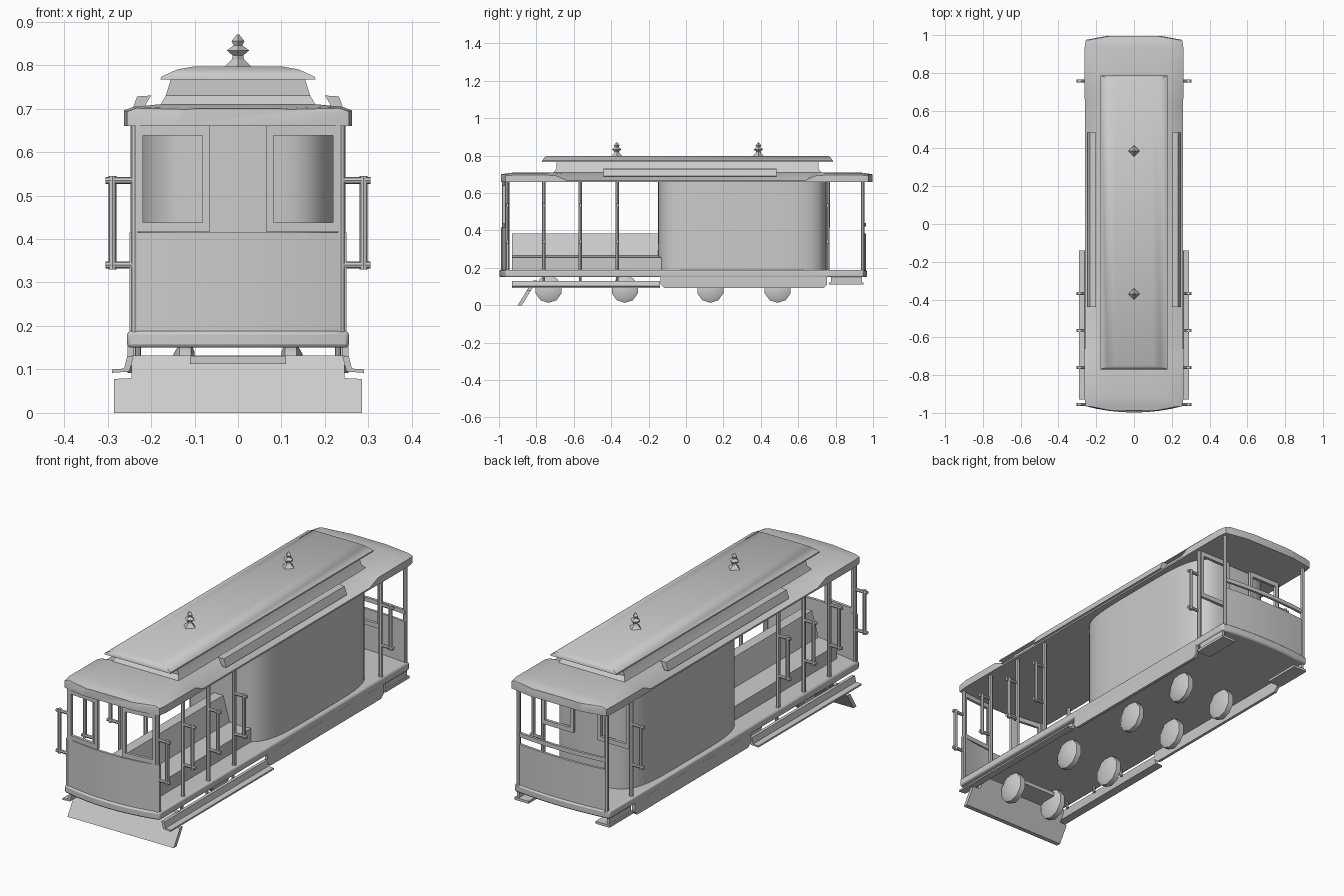
import bpy, bmesh, math
from mathutils import Vector

cube = bpy.data.objects.get("Cube")
if cube:
    bpy.data.objects.remove(cube, do_unlink=True)

grey = bpy.data.materials.new("plain_grey")
grey.use_nodes = True
COLOUR = (0.6, 0.6, 0.6, 1)
grey.diffuse_color = COLOUR
grey.node_tree.nodes["Principled BSDF"].inputs["Base Color"].default_value = COLOUR


def finish(name, bm, bevel=0, smooth=True):
    bmesh.ops.recalc_face_normals(bm, faces=bm.faces)
    mesh = bpy.data.meshes.new(name)
    bm.to_mesh(mesh)
    bm.free()
    mesh.materials.append(grey)
    ob = bpy.data.objects.new(name, mesh)
    bpy.context.collection.objects.link(ob)
    if bevel:
        mod = ob.modifiers.new("rounded_edges", "BEVEL")
        mod.width, mod.segments = bevel, 2
    if smooth:
        bpy.ops.object.select_all(action="DESELECT")
        ob.select_set(True)
        bpy.context.view_layer.objects.active = ob
        bpy.ops.object.shade_smooth_by_angle(angle=math.radians(40))
    return ob


def loft(name, rings, bevel=0, smooth=True):
    """Join closed rings of equal length and cap both ends."""
    bm = bmesh.new()
    rows = [[bm.verts.new(p) for p in ring] for ring in rings]
    n = len(rows[0])
    for a, b in zip(rows, rows[1:]):
        for i in range(n):
            bm.faces.new((a[i], a[(i + 1) % n], b[(i + 1) % n], b[i]))
    bm.faces.new(rows[0])
    bm.faces.new(rows[-1])
    return finish(name, bm, bevel, smooth)


def rect(hx, hy, z, cy=0):
    return [(hx * a, cy + hy * b, z) for a, b in ((-1, -1), (1, -1), (1, 1), (-1, 1))]


def box(name, x, y, z, bevel=0):
    lo, hi = ([(a, b, zz) for a, b in ((x[0], y[0]), (x[1], y[0]), (x[1], y[1]), (x[0], y[1]))] for zz in z)
    return loft(name, [lo, hi], bevel)


def prism(name, outline, z, bevel=0):
    return loft(name, [[(x, y, h) for x, y in outline] for h in z], bevel)


def side_prism(name, profile, x):
    return loft(name, [[(h, y, z) for y, z in profile] for h in x])


def rod(name, a, b, r, sides=8):
    a, b = Vector(a), Vector(b)
    q = (b - a).to_track_quat("Z", "Y")
    circle = [q @ Vector((r * math.cos(t), r * math.sin(t), 0))
              for t in (math.tau * i / sides for i in range(sides))]
    return loft(name, [[p + c for c in circle] for p in (a, b)])


def bow(hx, corner, middle, steps=8):
    """Shallow end curve in plan, running from -hx to hx."""
    return [(hx * t, middle + (corner - middle) * t * t)
            for t in (2 * i / steps - 1 for i in range(steps + 1))]


def curved_panel(name, hx, corner, middle, z, thick=0.012):
    outer = bow(hx, corner, middle)
    return prism(name, outer + [(x, y + thick) for x, y in reversed(outer)], z)


# Floor and bowed end panels
prism("floor", bow(0.255, -0.965, -0.998) + bow(0.255, 0.95, 0.968)[::-1], (0.15, 0.188), 0.008)
curved_panel("front_dash", 0.25, -0.96, -0.99, (0.188, 0.415))
curved_panel("rear_dash", 0.24, 0.935, 0.95, (0.188, 0.385))
curved_panel("rear_rail", 0.24, 0.935, 0.95, (0.42, 0.44))

# Enclosed cabin with rounded corners in plan
def cabin_point(t):
    c, s = math.cos(t), math.sin(t)
    return (math.copysign(0.232 * abs(c) ** 0.45, c), 0.3 + math.copysign(0.45 * abs(s) ** 0.45, s))

prism("cabin", [cabin_point(math.tau * (i + 0.5) / 48) for i in range(48)], (0.186, 0.665))

# Back-to-back bench
half = [(0.16, 0.188), (0.16, 0.255), (0.06, 0.265), (0.025, 0.385)]
section = half + [(-x, z) for x, z in reversed(half)]
loft("bench", [[(x, y, z) for x, z in section] for y in (-0.93, -0.13)])

# Lower roof: deep hoods at the ends, thin sloping eaves between
def roof_section(y, w, fascia, crown):
    side = [(w, 0.66), (w, fascia), (w - 0.022, fascia + 0.008), (w * 0.68, crown)]
    return [(x, y, z) for x, z in side + [(-x, z) for x, z in reversed(side)]]

stations = [(-0.988, 0.14, 0.69, 0.70), (-0.965, 0.255, 0.693, 0.704), (-0.92, 0.262, 0.696, 0.71),
            (-0.7, 0.262, 0.695, 0.71), (-0.64, 0.26, 0.668, 0.71), (0.64, 0.26, 0.668, 0.71),
            (0.7, 0.262, 0.695, 0.71), (0.93, 0.262, 0.696, 0.71), (0.975, 0.255, 0.693, 0.704),
            (0.996, 0.14, 0.69, 0.70)]
loft("lower_roof", [roof_section(*s) for s in stations])

# Raised roof section with flared walls and a wide crowned deck
loft("raised_roof_wall", [rect(*r, 0.008) for r in
                          ((0.186, 0.73, 0.695), (0.166, 0.7, 0.73), (0.152, 0.7, 0.775))])
loft("upper_roof", [rect(*r, 0.008) for r in
                    ((0.14, 0.72, 0.775), (0.178, 0.778, 0.767), (0.177, 0.777, 0.773),
                     (0.14, 0.765, 0.79), (0.1, 0.755, 0.797))])

# Diamond finials on the roof
for y in (-0.37, 0.387):
    profile = ((0.036, 0.792), (0.014, 0.813), (0.012, 0.822), (0.026, 0.834),
               (0.01, 0.845), (0.015, 0.855), (0.003, 0.87))
    loft("roof_finial", [[(r, y, z), (0, y + r, z), (-r, y, z), (0, y - r, z)]
                         for r, z in profile], smooth=False)


def window(name, x, y, slope=0):
    """Thin square frame made of four bars."""
    x0, x1 = sorted(x)
    z0, z1, t = 0.416, 0.66, 0.022
    for a, b, c, d in ((x0, x1, z0, z0 + t), (x0, x1, z1 - t, z1),
                       (x0, x0 + t * 0.75, z0 + t, z1 - t), (x1 - t * 0.75, x1, z0 + t, z1 - t)):
        ya, yb = y + slope * abs(a), y + slope * abs(b)
        loft(name, [[(a, ya, z), (b, yb, z), (b, yb + 0.014, z), (a, ya + 0.014, z)] for z in (c, d)])


for s in (-1, 1):
    # Window frames at the front and rear of the saloon
    window("front_window_frame", (s * 0.065, s * 0.235), -0.99, 0.1)
    window("rear_window_frame", (s * 0.065, s * 0.235), 0.757)

    # Roof posts
    for y in (-0.955, -0.76, -0.565, -0.367, 0.757, 0.945):
        rod("roof_post", (s * 0.237, y, 0.18), (s * 0.237, y, 0.67), 0.01)

    # Grab handles
    for y in (-0.955, -0.76, -0.565, -0.367, 0.757):
        rod("grab_bar", (s * 0.289, y, 0.33), (s * 0.289, y, 0.545), 0.009)
        for z in (0.34, 0.535):
            rod("grab_bracket", (s * 0.235, y, z), (s * 0.305, y, z), 0.008)

    # Sloping sign board along the roof edge
    board = [(0.2, 0.73), (0.232, 0.728), (0.246, 0.69), (0.225, 0.688)]
    loft("roof_board", [[(s * x, y, z) for x, z in board] for y in (-0.44, 0.485)])

    # Running boards with hangers, side skirt and rear step
    board = [(0.24, 0.13), (0.255, 0.13), (0.262, 0.102), (0.29, 0.1), (0.29, 0.092), (0.25, 0.095)]
    loft("running_board", [[(s * x, y, z) for x, z in board] for y in (-0.93, -0.14)])
    for y in (-0.76, -0.565, -0.367):
        rod("board_hanger", (s * 0.23, y, 0.12), (s * 0.23, y, 0.16), 0.007)
    skirt = [(-0.135, 0.155), (-0.135, 0.11), (-0.115, 0.092), (0.735, 0.092), (0.755, 0.11), (0.755, 0.155)]
    side_prism("side_skirt", skirt, (s * 0.24, s * 0.254))
    box("rear_step", sorted((s * 0.18, s * 0.255)), (0.765, 0.95), (0.11, 0.122))
    box("rear_step_bracket", sorted((s * 0.235, s * 0.248)), (0.775, 0.94), (0.118, 0.152))

    # Domed wheels
    for y in (-0.735, -0.327, 0.13, 0.49):
        rings = [[(s * x, y + r * math.cos(t), 0.086 + r * math.sin(t))
                  for t in (math.tau * (i + 0.5) / 10 for i in range(10))]
                 for x, r in ((0.1, 0.055), (0.108, 0.073), (0.135, 0.073), (0.148, 0.05))]
        loft("wheel", rings)

# Sloping front guard
outline = [(0.285, 0), (0.285, 0.078), (0.245, 0.08), (0.245, 0.132)]
outline += [(-x, z) for x, z in reversed(outline)]
loft("front_guard", [[(x, -0.9 + 0.62 * z + d, z) for x, z in outline] for d in (0, 0.022)])
box("guard_support", (-0.11, 0.11), (-0.84, -0.7), (0.112, 0.13))
